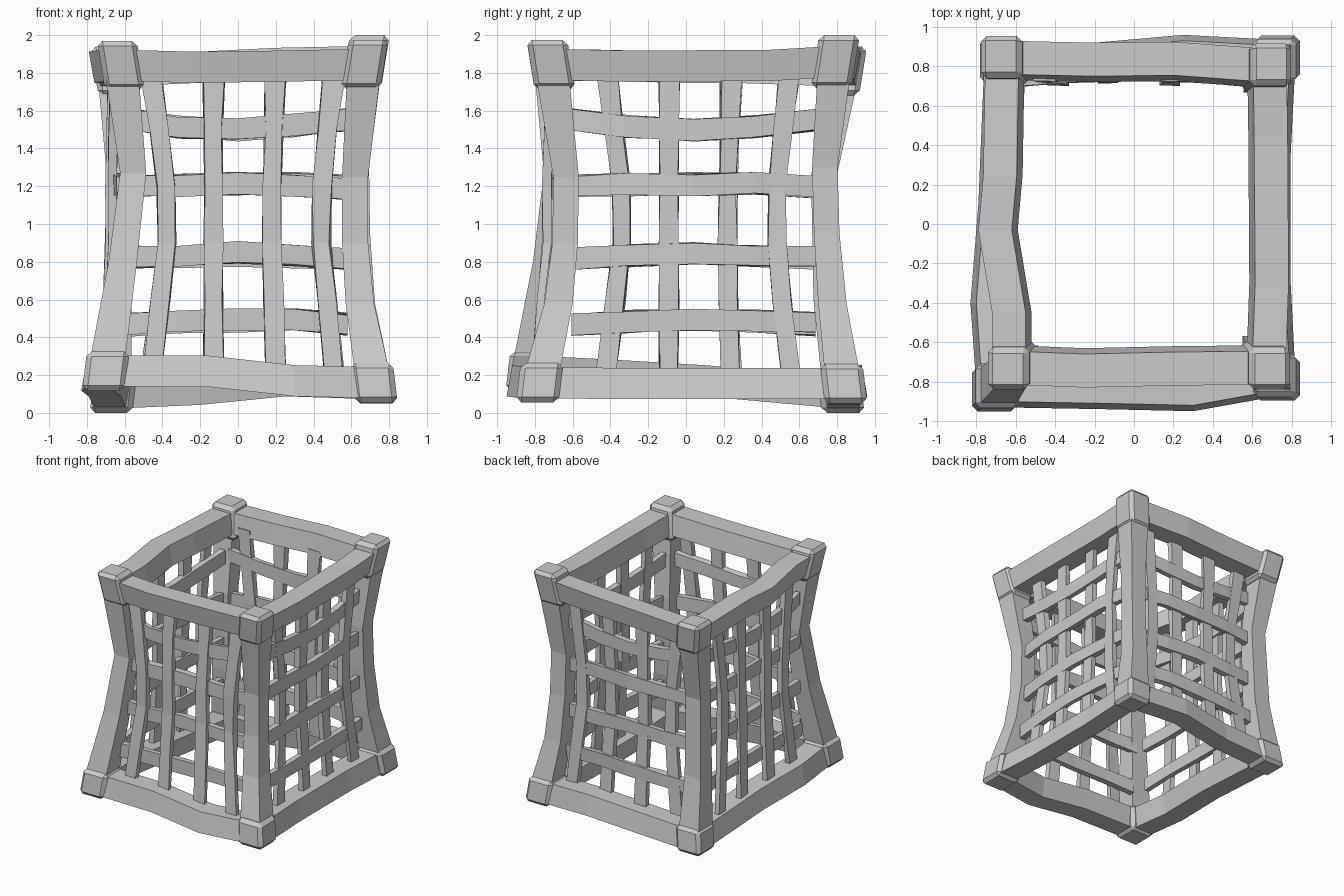
import bpy
import bmesh
import random
from mathutils import Vector

random.seed(4)
if "Cube" in bpy.data.objects:
    bpy.data.objects.remove(bpy.data.objects["Cube"], do_unlink=True)

GREY = (0.6, 0.6, 0.6, 1)
mat = bpy.data.materials.new("weathered grey")
mat.use_nodes = True
mat.diffuse_color = GREY
mat.node_tree.nodes["Principled BSDF"].inputs["Base Color"].default_value = GREY


def finish(bm, name):
    bmesh.ops.recalc_face_normals(bm, faces=bm.faces)
    mesh = bpy.data.meshes.new(name)
    bm.to_mesh(mesh)
    bm.free()
    mesh.materials.append(mat)
    obj = bpy.data.objects.new(name, mesh)
    bpy.context.collection.objects.link(obj)


def timber(name, path, u, v, sizes, jitter=0.0):
    """Rectangular bar along a path; u and v are the section axes."""
    bm = bmesh.new()
    u, v = Vector(u), Vector(v)
    rings = []
    for p, (w, h) in zip(path, sizes):
        ring = []
        for a, b in ((-1, -1), (1, -1), (1, 1), (-1, 1)):
            wobble = 1 + random.uniform(-jitter, jitter)
            ring.append(bm.verts.new(Vector(p) + u * (a * w / 2 * wobble) + v * (b * h / 2 * wobble)))
        rings.append(ring)
    for r, s in zip(rings, rings[1:]):
        for i in range(4):
            j = (i + 1) % 4
            bm.faces.new((r[i], r[j], s[j], s[i]))
    bm.faces.new(rings[0])
    bm.faces.new(rings[-1])
    finish(bm, name)


def block(name, centre, size, lean_x, lean_y):
    """Chamfered corner cap, sheared away from the crate."""
    bm = bmesh.new()
    bmesh.ops.create_cube(bm, size=1)
    bmesh.ops.scale(bm, vec=size, verts=bm.verts)
    bmesh.ops.bevel(bm, geom=bm.edges[:], offset=0.028, segments=1, affect='EDGES')
    for v in bm.verts:
        v.co += Vector((lean_x * v.co.z, lean_y * v.co.z, 0)) + Vector(centre)
    finish(bm, name)


# Corner caps, keyed by side signs
X, Y, Z = (1, 0, 0), (0, 1, 0), (0, 0, 1)
label = {(-1, -1): "front_right", (1, -1): "front_left", (-1, 1): "back_right", (1, 1): "back_left"}
low = {(-1, -1): (-0.70, -0.83, 0.222), (1, -1): (0.72, -0.775, 0.16),
       (-1, 1): (-0.66, 0.82, 0.105), (1, 1): (0.72, 0.835, 0.155)}
high = {(-1, -1): (-0.62, -0.715, 1.84), (1, -1): (0.67, -0.715, 1.845),
        (-1, 1): (-0.655, 0.83, 1.81), (1, 1): (0.675, 0.79, 1.86)}
for (sx, sy), side in label.items():
    block("bottom_cap_" + side, low[sx, sy], (0.225, 0.225, 0.21), -0.12 * sx, -0.12 * sy)
    block("top_cap_" + side, high[sx, sy], (0.21, 0.215, 0.28 if sx + sy == 2 else 0.26),
          0.16 * sx, 0.16 * sy)

# Corner posts, waisted towards the middle
waist = {(-1, -1): [(-0.61, -0.735, 0.8), (-0.555, -0.685, 1.27)],
         (1, -1): [(0.645, -0.675, 0.58), (0.62, -0.64, 0.9), (0.62, -0.635, 1.25)],
         (-1, 1): [(-0.64, 0.75, 0.6), (-0.625, 0.73, 1.25)],
         (1, 1): [(0.65, 0.775, 0.58), (0.63, 0.745, 0.95), (0.625, 0.735, 1.3)]}
for key, side in label.items():
    path = [low[key], *waist[key], high[key]]
    sizes = [(0.19, 0.19), (0.15, 0.15)] + [(0.138, 0.135)] * (len(path) - 3) + [(0.18, 0.18)]
    timber("post_" + side, path, X, Y, sizes)

# Rails between the caps: (name, level, start, end, inner points, across axis)
rails = [
    ("front_bottom_rail", low, (-1, -1), (1, -1), [(-0.15, -0.84, 0.22), (0.3, -0.85, 0.17)], Y),
    ("back_bottom_rail", low, (-1, 1), (1, 1), [(-0.2, 0.82, 0.125), (0.25, 0.86, 0.17)], Y),
    ("right_bottom_rail", low, (-1, -1), (-1, 1), [(-0.73, -0.4, 0.2), (-0.69, 0.1, 0.17)], X),
    ("left_bottom_rail", low, (1, -1), (1, 1), [(0.695, -0.3, 0.155), (0.695, 0.35, 0.155)], X),
    ("front_top_rail", high, (-1, -1), (1, -1), [(-0.25, -0.73, 1.83), (0.2, -0.72, 1.835)], Y),
    ("back_top_rail", high, (-1, 1), (1, 1), [(-0.2, 0.82, 1.83), (0.2, 0.825, 1.85)], Y),
    ("right_top_rail", high, (-1, -1), (-1, 1),
     [(-0.62, -0.45, 1.84), (-0.69, -0.03, 1.83), (-0.665, 0.25, 1.83)], X),
    ("left_top_rail", high, (1, -1), (1, 1), [(0.685, -0.3, 1.835), (0.68, 0.45, 1.84)], X),
]
for name, level, a, b, inner, across in rails:
    path = [level[a], *inner, level[b]]
    # Sections lean outward on the top rails and inward on the bottom ones
    side_sign = 1 if name.startswith(("left", "back")) else -1
    lean = 0.18 if level is high else -0.18
    upright = Vector(Z) + Vector(across) * side_sign * lean
    timber(name, path, across, upright, [(0.17, 0.165)] * len(path))

# Lattice panels: depth outward at foot, waist and head, shift along the panel,
# and how far the cross slats sit outside the uprights
uprights = [(-0.46, 0.08), (-0.13, 0.0), (0.2, -0.02), (0.51, -0.07)]
slat_heights = [0.48, 0.83, 1.205, 1.53]
panels = [("front", False, -1, (0.79, 0.73, 0.71), 0.0, -0.02),
          ("back", False, 1, (0.77, 0.73, 0.75), 0.0, 0.02),
          ("right", True, -1, (0.70, 0.67, 0.66), 0.04, -0.02),
          ("left", True, 1, (0.68, 0.64, 0.65), 0.04, 0.02)]
for side, along_y, sign, (foot, mid, head), shift, proud in panels:
    def place(t, depth, z):
        t += shift
        return (sign * depth, t, z) if along_y else (t, sign * depth, z)

    along, out = (Y, X) if along_y else (X, Y)
    # Upright slats, pinched inward at mid height
    for n, (t, pinch) in enumerate(uprights):
        weave = 0.008 if n % 2 else -0.004
        path = [place(t + pinch * k, d + weave, z) for k, d, z in
                ((0, foot, 0.22), (0.6, (foot + mid) / 2, 0.6), (1, mid, 0.9),
                 (0.95, mid, 1.2), (0.5, (mid + head) / 2, 1.5), (0, head, 1.8))]
        timber(f"{side}_upright_{n + 1}", path, along, out,
               [(0.1, 0.04)] * 2 + [(0.095, 0.045)] * 3 + [(0.11, 0.04)], 0.15)
    # Cross slats, ends tucked behind the posts
    for n, z in enumerate(slat_heights):
        sag = 0.05 if n == 3 else -0.02
        half = 0.645 if along_y else 0.58
        base = mid + (foot - mid) * 0.6 if n == 0 else mid
        path = [place(half * k, base + proud - 0.03 * k * k,
                      z + sag * (k * k - 0.5) + random.uniform(-0.01, 0.01))
                for k in (-1, -0.55, 0, 0.5, 1)]
        timber(f"{side}_cross_slat_{n + 1}", path, Z, out, [(0.11, 0.045)] * 5, 0.12)
